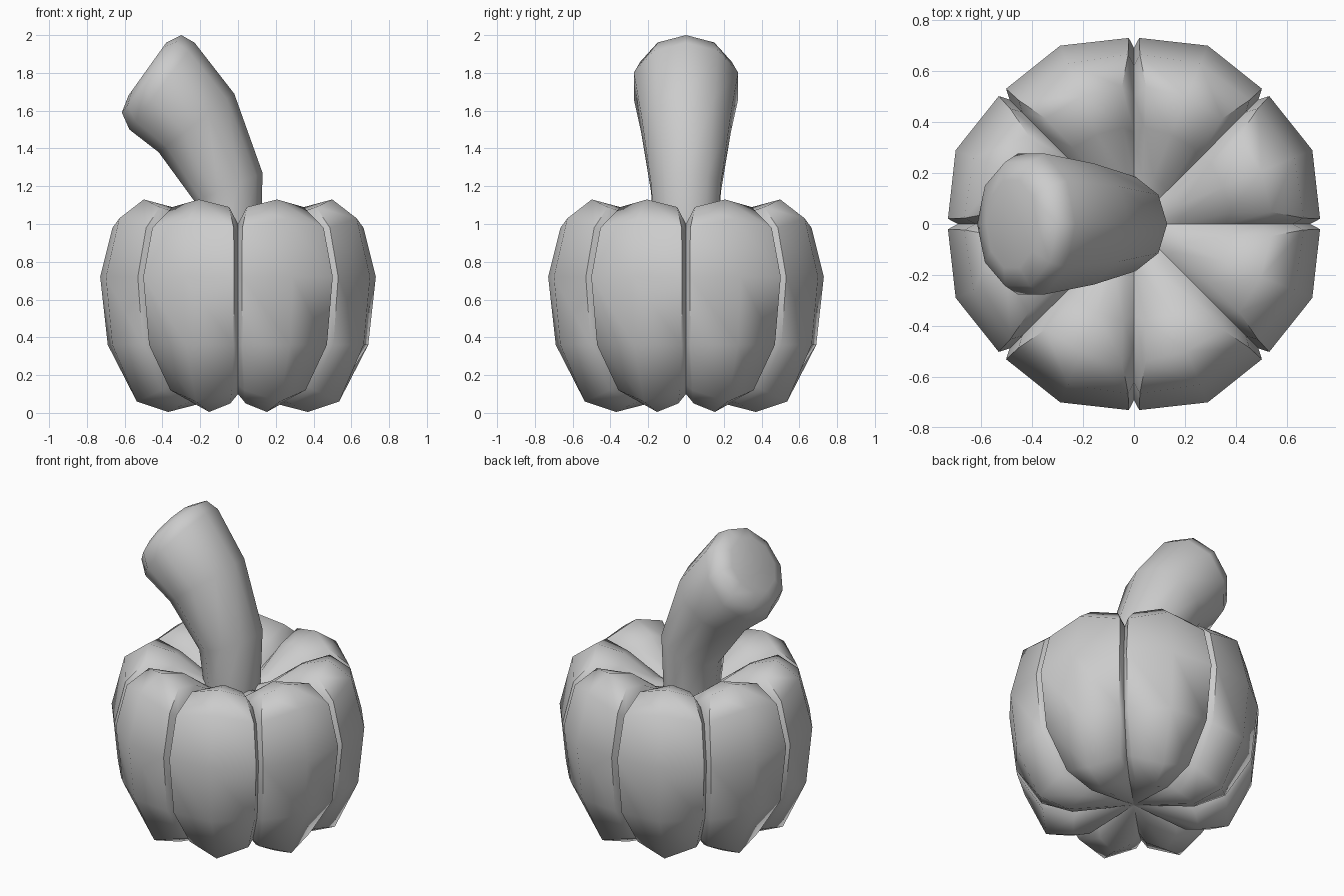
import bpy, bmesh, math
from mathutils import Vector

if "Cube" in bpy.data.objects:
    bpy.data.objects.remove(bpy.data.objects["Cube"])


def finish(bm, name, angle):
    bmesh.ops.recalc_face_normals(bm, faces=bm.faces)
    mesh = bpy.data.meshes.new(name)
    bm.to_mesh(mesh)
    bm.free()
    obj = bpy.data.objects.new(name, mesh)
    bpy.context.collection.objects.link(obj)
    bpy.ops.object.select_all(action='DESELECT')
    obj.select_set(True)
    bpy.context.view_layer.objects.active = obj
    bpy.ops.object.shade_smooth_by_angle(angle=math.radians(angle))
    return obj


def loft(bm, rings):
    for a, b in zip(rings, rings[1:]):
        n = len(a)
        for i in range(n):
            j = (i + 1) % n
            bm.faces.new((a[i], a[j], b[j], b[i]))


def fan(bm, ring, centre):
    c = bm.verts.new(centre)
    for i in range(len(ring)):
        bm.faces.new((ring[i], ring[(i + 1) % len(ring)], c))


# Ribbed body: crest (r, z), lobe edge (r, z, half angle), groove (r, z)
stations = [
    ((.20, .95), (.19, .94, 13), (.18, .92)),
    ((.38, 1.09), (.38, 1.05, 16), (.36, .98)),
    ((.54, 1.13), (.54, 1.09, 17.5), (.50, 1.0)),
    ((.68, 1.03), (.665, .98, 20.5), (.62, .95)),
    ((.757, .72), (.73, .72, 20.9), (.69, .72)),
    ((.72, .36), (.69, .36, 20.5), (.645, .36)),
    ((.58, .06), (.54, .12, 19), (.50, .15)),
    ((.40, .005), (.36, .05, 16), (.32, .10)),
]
LOBES = 8
bm = bmesh.new()
rings = []
for crest, edge, groove in stations:
    ring = []
    for k in range(LOBES):
        mid = 22.5 + 45 * k
        for r, z, off in ((*groove, -22.5), (edge[0], edge[1], -edge[2]),
                          (*crest, 0), edge):
            t = math.radians(mid + off)
            ring.append(bm.verts.new((r * math.cos(t), r * math.sin(t), z)))
    rings.append(ring)
loft(bm, rings)
fan(bm, rings[0], (0, 0, .89))
fan(bm, rings[-1], (0, 0, .10))
finish(bm, "pumpkin_body", 60)

# Bent stem: each ring is given by its two ends in the xz plane and its y radius
stem = [
    ((.12, .88), (-.20, .88), .17),
    ((.13, 1.27), (-.23, 1.12), .195),
    ((-.02, 1.69), (-.42, 1.38), .25),
    ((-.23, 1.96), (-.575, 1.5), .29),
    ((-.30, 2.0), (-.615, 1.59), .255),
    ((-.38, 1.96), (-.58, 1.68), .18),
]
SIDES = 10
bm = bmesh.new()
rings = []
for (x0, z0), (x1, z1), ry in stem:
    c = Vector(((x0 + x1) / 2, 0, (z0 + z1) / 2))
    u = Vector((x0, 0, z0)) - c
    rings.append([bm.verts.new(c + u * math.cos(t) + Vector((0, ry * math.sin(t), 0)))
                  for t in (2 * math.pi * i / SIDES for i in range(SIDES))])
loft(bm, rings)
bm.faces.new(rings[0])
bm.faces.new(rings[-1])
finish(bm, "stem", 60)
